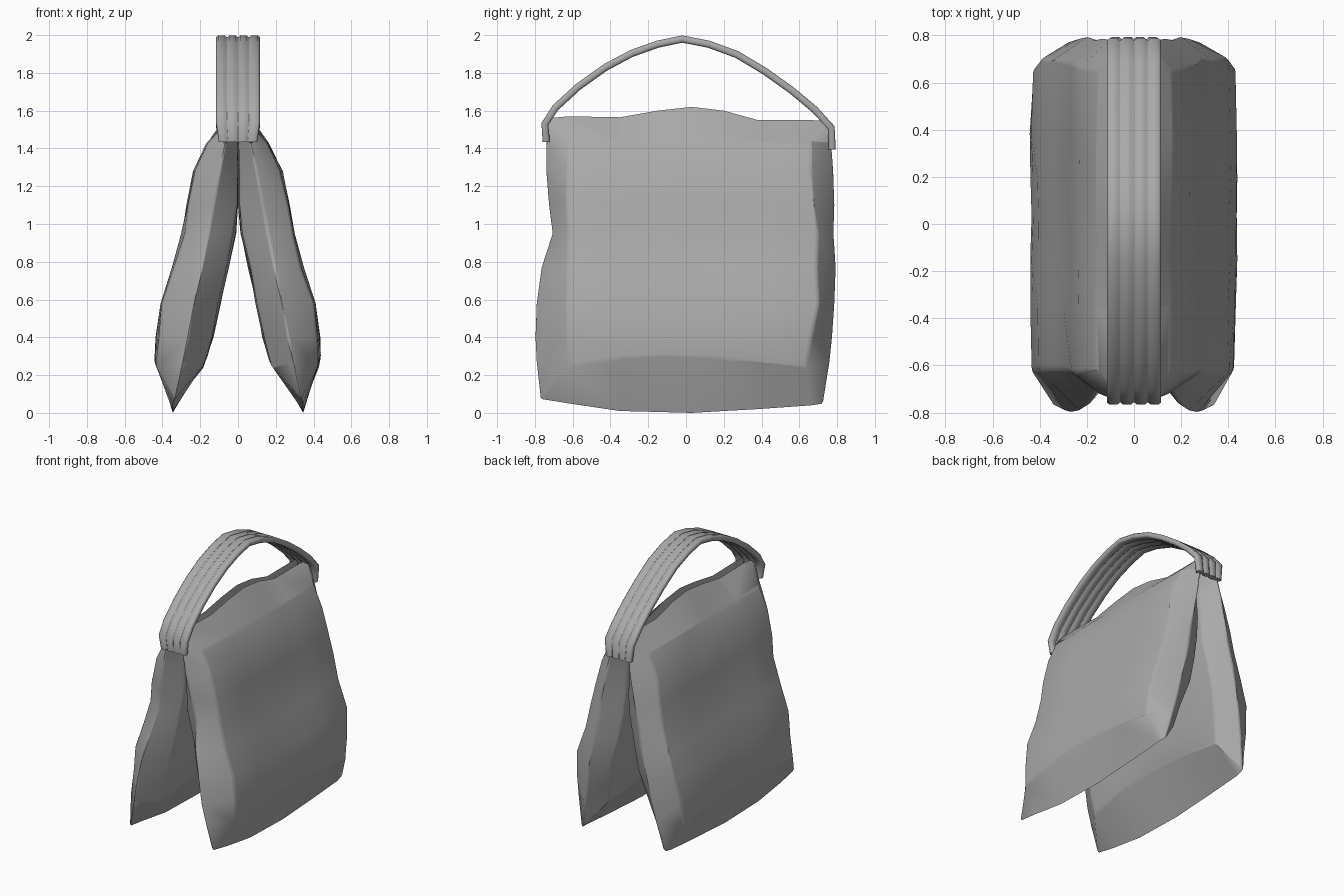
import bpy, bmesh, random
from mathutils import Vector

cube = bpy.data.objects.get("Cube")
if cube:
    bpy.data.objects.remove(cube, do_unlink=True)

grey = bpy.data.materials.new("grey canvas")
grey.use_nodes = True
COLOUR = (0.4, 0.4, 0.4, 1)
grey.diffuse_color = COLOUR
grey.node_tree.nodes["Principled BSDF"].inputs["Base Color"].default_value = COLOUR


def finish(bm, name, angle):
    bmesh.ops.recalc_face_normals(bm, faces=bm.faces)
    mesh = bpy.data.meshes.new(name)
    bm.to_mesh(mesh)
    bm.free()
    mesh.materials.append(grey)
    obj = bpy.data.objects.new(name, mesh)
    bpy.context.collection.objects.link(obj)
    bpy.ops.object.select_all(action='DESELECT')
    obj.select_set(True)
    bpy.context.view_layer.objects.active = obj
    bpy.ops.object.shade_smooth_by_angle(angle=angle)


# Panel rows: height, inner x, outer x, front seam y, back seam y, back border shift
ROWS = [(1.43, 0.00, 0.16, -0.745, 0.775, -0.01), (1.28, 0.00, 0.235, -0.745, 0.785, 0.0),
        (1.10, 0.00, 0.27, -0.73, 0.785, 0.02), (0.95, 0.015, 0.295, -0.71, 0.785, 0.03),
        (0.77, 0.055, 0.345, -0.77, 0.797, 0.03), (0.58, 0.095, 0.405, -0.79, 0.785, 0.04),
        (0.40, 0.135, 0.43, -0.803, 0.778, 0.0), (0.27, 0.17, 0.437, -0.79, 0.765, -0.03)]
# Panel columns: position along y, top seam z, bottom seam z, lower border lift
COLS = [(-0.62, 1.57, 0.05, -0.02), (-0.35, 1.565, 0.01, 0.02), (-0.15, 1.60, 0.005, 0.035),
        (0.03, 1.62, 0.0, 0.03), (0.20, 1.60, 0.01, 0.02), (0.38, 1.55, 0.02, 0.0),
        (0.66, 1.55, 0.04, -0.03)]


def seam_x(z):
    return 0.055 + 0.28 * (1.5 - z) / 1.45


def bag(name, side, seed):
    rng = random.Random(seed)
    bm = bmesh.new()
    vert = lambda x, y, z: bm.verts.new((side * max(x, 0), y, z))
    last_row, last_col = len(ROWS) - 1, len(COLS) - 1
    # Seam loop shared by both panels
    top = [vert(0.03, y, t) for y, t, b, l in COLS]
    bottom = [vert(0.345, y, b) for y, t, b, l in COLS]
    front = [vert(seam_x(r[0]), r[3], r[0]) for r in ROWS]
    back = [vert(seam_x(r[0]), r[4], r[0]) for r in ROWS]
    corners = [vert(0.035, -0.735, 1.56), vert(0.035, 0.755, 1.545),
               vert(0.335, -0.775, 0.075), vert(0.335, 0.73, 0.05)]
    rounded = [set(corners[0::2] + front), set(corners[1::2] + back)]
    for face in (1, 2):
        out = 2 * face - 3
        grid = [[corners[0]] + top + [corners[1]]]
        for i, row in enumerate(ROWS):
            line = [front[i]]
            for j, (y, t, b, lift) in enumerate(COLS):
                z = row[0] + (lift if i == last_row else 0)
                puff = -0.006 if j in (0, last_col) else 0.0
                shift = row[5] if j == last_col else 0
                x = row[face] + out * puff + rng.uniform(-0.007, 0.007)
                line.append(vert(x, y + shift + rng.uniform(-0.008, 0.008), z))
            grid.append(line + [back[i]])
        grid.append([corners[2]] + bottom + [corners[3]])
        for r, (a, b) in enumerate(zip(grid, grid[1:])):
            for k in range(len(a) - 1):
                quad = [a[k], a[k + 1], b[k + 1], b[k]]
                if r in (0, last_row + 1) and k in (0, last_col + 1):
                    # Mitre each corner from the seam to the panel
                    s = next(n for n, v in enumerate(quad) if v in corners)
                    q = quad[s:] + quad[:s]
                    bm.faces.new(q[:3])
                    bm.faces.new((q[0], q[2], q[3]))
                else:
                    bm.faces.new(quad)
        # The panel border is a firm fold
        for line in (grid[1][1:-1], grid[-2][1:-1],
                     [g[1] for g in grid[1:-1]], [g[-2] for g in grid[1:-1]]):
            rounded.append(set(line))
    edges = [e for e in bm.edges if any(set(e.verts) <= s for s in rounded)]
    bmesh.ops.bevel(bm, geom=edges, offset=0.014, segments=2, profile=0.5,
                    affect='EDGES', clamp_overlap=True)
    finish(bm, name, 1.0)


bag("left_bag", 1, 3)
bag("right_bag", -1, 8)

# Carrying strap: four padded ribs swept along an arch
PATH = [Vector((0, y, z)) for y, z in
        [(-0.74, 1.435), (-0.747, 1.53), (-0.69, 1.617), (-0.57, 1.727), (-0.43, 1.827),
         (-0.29, 1.902), (-0.15, 1.952), (-0.02, 1.979), (0.12, 1.952), (0.27, 1.897),
         (0.42, 1.807), (0.56, 1.707), (0.68, 1.607), (0.769, 1.51), (0.774, 1.395)]]
RIB = 0.0585
HALF = 0.02
# Scalloped outline of the strap, outer side then inner side
outer = [((i - 2 + f) * RIB, d) for i in range(4)
         for f, d in ((0.03, 0.5), (0.2, 0.95), (0.8, 0.95), (0.97, 0.5))]
section = outer + [(x, -d) for x, d in reversed(outer)]

bm = bmesh.new()
rings = []
for i, p in enumerate(PATH):
    along = (PATH[min(i + 1, len(PATH) - 1)] - PATH[max(i - 1, 0)]).normalized()
    normal = Vector((0, -along.z, along.y))
    narrow = 0.88 if i in (0, len(PATH) - 1) else 1
    rings.append([bm.verts.new(p + normal * d * HALF + Vector((x * narrow, 0, 0)))
                  for x, d in section])
for a, b in zip(rings, rings[1:]):
    for k in range(len(a)):
        n = (k + 1) % len(a)
        bm.faces.new((a[k], a[n], b[n], b[k]))
bm.faces.new(rings[0])
bm.faces.new(rings[-1])
finish(bm, "carry_strap", 0.9)
